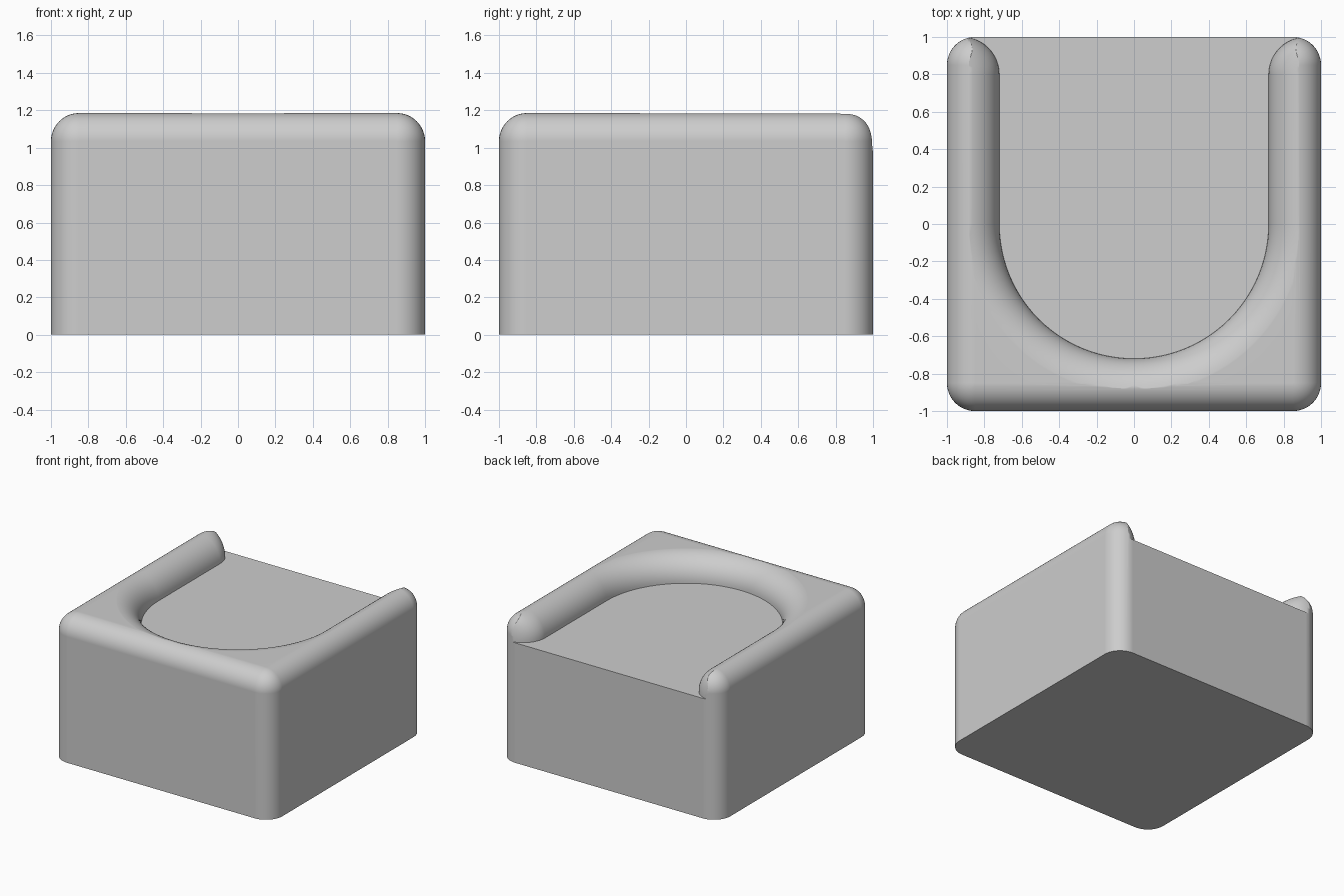
import bpy, bmesh
from math import sin, cos, pi

default = bpy.data.objects.get("Cube")
if default:
    bpy.data.objects.remove(default, do_unlink=True)

HEIGHT = 1.185     # top of the rim
OUTER_R = 0.15     # rounding of the block
INNER_R = 0.2      # rounding of the recess lip, running down to the floor
INNER = 0.72       # half width of the recess
END_R = 0.2        # plan rounding of the arm ends
END_LEAN = 0.4     # how far the lip rounding carries around the arm ends

grey = bpy.data.materials.new("mid grey")
grey.use_nodes = True
grey.diffuse_color = (0.61, 0.61, 0.61, 1)
grey.node_tree.nodes["Principled BSDF"].inputs["Base Color"].default_value = (0.61, 0.61, 0.61, 1)


def make_object(name, bm):
    bmesh.ops.recalc_face_normals(bm, faces=bm.faces)
    mesh = bpy.data.meshes.new(name)
    bm.to_mesh(mesh)
    bm.free()
    mesh.materials.append(grey)
    obj = bpy.data.objects.new(name, mesh)
    bpy.context.collection.objects.link(obj)
    return obj


# Block: rounded on the uprights and the top, sharp at the base
bm = bmesh.new()
bmesh.ops.create_cube(bm, size=2)
for v in bm.verts:
    v.co.z = HEIGHT if v.co.z > 0 else 0
edges = [e for e in bm.edges if max(v.co.z for v in e.verts) > 0]
bmesh.ops.bevel(bm, geom=edges, offset=OUTER_R, offset_type='OFFSET',
                segments=12, profile=0.5, affect='EDGES', clamp_overlap=False)
block = make_object("block", bm)


# Recess outline grown outward by d: half round front, straight sides, curled ends
def outline(d):
    cx, cy = INNER + END_R, 1 - END_R
    rx = max(END_R - d, 0.001)
    ry = END_R - d * END_LEAN
    half = [(cx, 1.3)]
    for i in range(13):
        a = pi / 2 + pi / 2 * i / 12
        half.append((cx + rx * cos(a), cy + ry * sin(a)))
    for i in range(25):
        a = -pi / 2 * i / 24
        half.append(((cx - rx) * cos(a), (cx - rx) * sin(a)))
    half[-1] = (0, rx - cx)
    return half + [(-x, y) for x, y in reversed(half[:-1])]


# Cutter: stacked outlines flaring from the floor toward the rim
levels = []
for i in range(17):
    a = pi / 2 * i / 16
    levels.append((INNER_R * (1 - cos(a)), HEIGHT + 0.0005 - INNER_R * (1 - sin(a))))
levels.append((INNER_R, HEIGHT + 0.2))

bm = bmesh.new()
rings = [[bm.verts.new((x, y, z)) for x, y in outline(d)] for d, z in levels]
for low, high in zip(rings, rings[1:]):
    n = len(low)
    for i in range(n):
        j = (i + 1) % n
        bm.faces.new((low[i], low[j], high[j], high[i]))
bm.faces.new(rings[0])
bm.faces.new(rings[-1])
cutter = make_object("recess_cutter", bm)
cutter.hide_render = True

# Cut the recess and drop the cutter
bpy.context.view_layer.objects.active = block
block.select_set(True)
cutter.select_set(False)
cut = block.modifiers.new("recess", 'BOOLEAN')
cut.operation = 'DIFFERENCE'
cut.solver = 'EXACT'
cut.object = cutter
bpy.ops.object.modifier_apply(modifier=cut.name)
bpy.data.objects.remove(cutter, do_unlink=True)

# Smooth fillets with flat large faces
bpy.ops.object.shade_smooth_by_angle(angle=pi / 7)
weighted = block.modifiers.new("even shading", 'WEIGHTED_NORMAL')
weighted.keep_sharp = True
